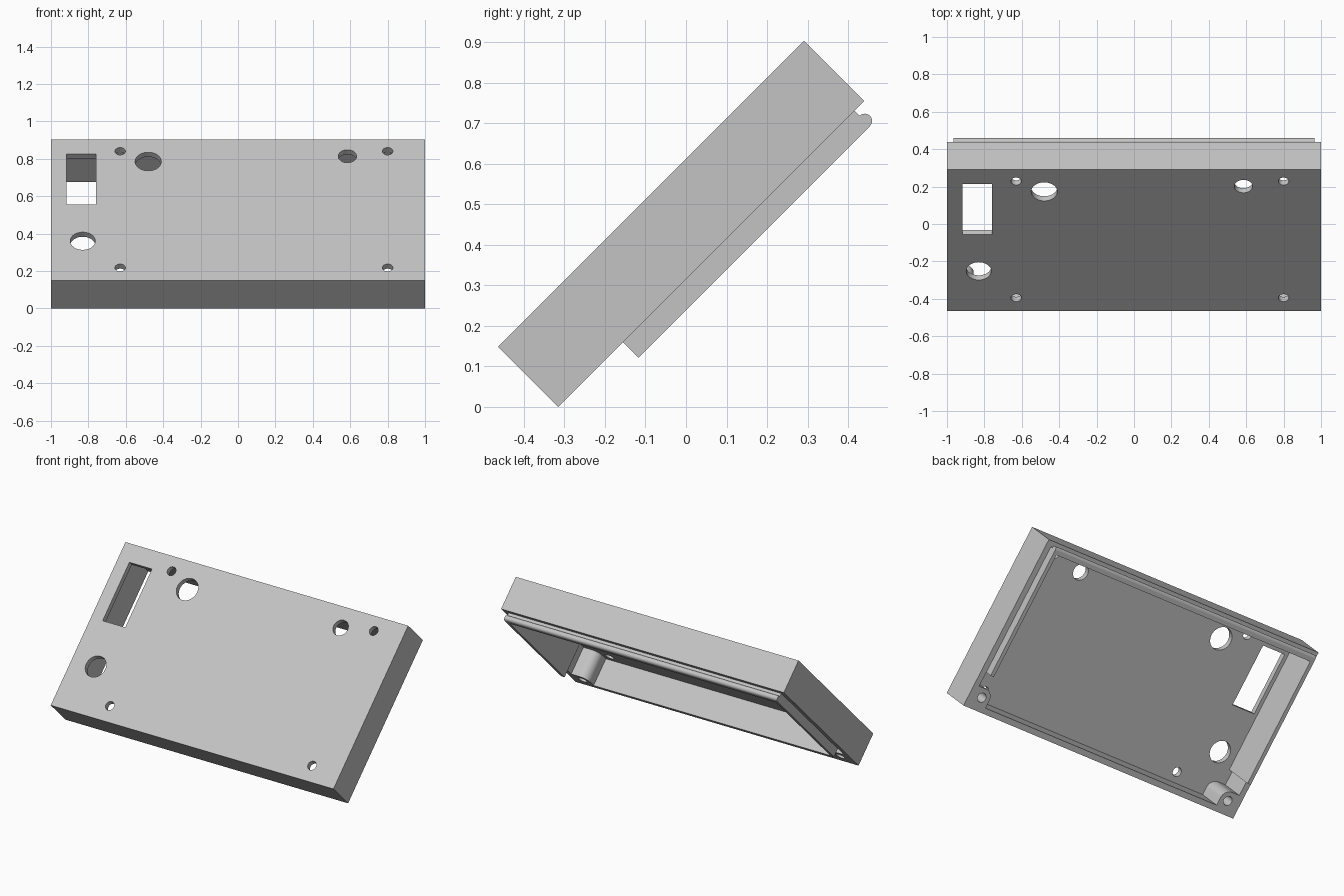
import bpy, bmesh, math
from mathutils import Matrix

if "Cube" in bpy.data.objects:
    bpy.data.objects.remove(bpy.data.objects["Cube"], do_unlink=True)

# Case dimensions in its own flat frame: x across, v up the slope, w outward
LENGTH, DEPTH, WALL = 1.068, 0.21, 0.035
PLATE = DEPTH - WALL
LIP_START, LIP_END, LIP_DROP, LIP = 0.226, 1.034, -0.054, 0.024
TILT = Matrix.Translation((0, -0.3155, 0)) @ Matrix.Rotation(math.radians(45), 4, 'X')

grey = bpy.data.materials.new("light grey plastic")
grey.use_nodes = True
colour = (0.55, 0.55, 0.55, 1)
grey.diffuse_color = colour
grey.node_tree.nodes["Principled BSDF"].inputs["Base Color"].default_value = colour


def prism(bm, outline, w0, w1):
    """Extrude an (x, v) outline between two depths."""
    face = bm.faces.new([bm.verts.new((x, v, w0)) for x, v in outline])
    new = bmesh.ops.extrude_face_region(bm, geom=[face])["geom"]
    top = [g for g in new if isinstance(g, bmesh.types.BMVert)]
    bmesh.ops.translate(bm, verts=top, vec=(0, 0, w1 - w0))


def rect(x0, x1, v0, v1):
    return [(x0, v0), (x1, v0), (x1, v1), (x0, v1)]


def arc(x, v, r, start=0, sweep=360, n=40):
    count = n if sweep == 360 else n + 1
    angles = [math.radians(start + sweep * i / n) for i in range(count)]
    return [(x + r * math.cos(a), v + r * math.sin(a)) for a in angles]


def part(name, shapes):
    """Make one tilted object from (outline, w0, w1) prisms."""
    bm = bmesh.new()
    for shape in shapes:
        prism(bm, *shape)
    return finish(name, bm)


def finish(name, bm):
    bm.transform(TILT)
    bmesh.ops.recalc_face_normals(bm, faces=bm.faces[:])
    mesh = bpy.data.meshes.new(name)
    bm.to_mesh(mesh)
    bm.free()
    mesh.materials.append(grey)
    obj = bpy.data.objects.new(name, mesh)
    bpy.context.collection.objects.link(obj)
    return obj


def activate(obj):
    bpy.ops.object.select_all(action='DESELECT')
    obj.select_set(True)
    bpy.context.view_layer.objects.active = obj


def cut(obj, shapes):
    cutter = part("cutter", shapes)
    cutter.hide_render = True
    mod = obj.modifiers.new("cut", 'BOOLEAN')
    mod.operation, mod.solver, mod.object = 'DIFFERENCE', 'EXACT', cutter
    activate(obj)
    bpy.ops.object.modifier_apply(modifier=mod.name)
    bpy.data.objects.remove(cutter, do_unlink=True)


def smooth(obj):
    activate(obj)
    bpy.ops.object.shade_smooth_by_angle(angle=math.radians(30))


# Open-backed shell with control, screw and display openings
shell = part("case_shell", [(rect(-1, 1, 0, LENGTH), 0, DEPTH)])
cut(shell, [(rect(WALL - 1, 1 - WALL, WALL, LIP_END), -0.1, PLATE)])
round_holes = [(-0.48, 0.901, 0.07), (0.585, 0.941, 0.049), (-0.83, 0.30, 0.067)]
round_holes += [(x, v, 0.028) for x in (-0.63, 0.80) for v in (0.098, 0.979)]
openings = [arc(*hole) for hole in round_holes] + [rect(-0.918, -0.758, 0.576, 0.958)]
cut(shell, [(outline, PLATE - 0.05, DEPTH + 0.05) for outline in openings])
smooth(shell)

# U-shaped locating lip lining the sides and upper end
outer, inner = 1 - WALL, 1 - WALL - LIP
half = [(outer, LIP_END), (outer, LIP_START), (inner, LIP_START), (inner, LIP_END - LIP)]
part("locating_lip", [(half + [(-x, v) for x, v in reversed(half)], LIP_DROP, PLATE)])

# Rounded snap bead along the upper lip
bm = bmesh.new()
bmesh.ops.create_cone(bm, cap_ends=True, segments=24, radius1=0.018, radius2=0.018,
                      depth=2 * outer,
                      matrix=Matrix.Translation((0, LIP_END, LIP_DROP + 0.018))
                      @ Matrix.Rotation(math.radians(90), 4, 'Y'))
smooth(finish("snap_bead", bm))

# Corner screw bosses with blind holes
for side, name in ((1, "left"), (-1, "right")):
    cx, cv, r = 0.912, 0.082, 0.055
    outline = arc(cx, cv, r, 90, 90, 16)
    outline += [(cx - r, WALL), (outer, WALL), (outer, cv + r)]
    boss = part(name + "_screw_boss", [([(side * x, v) for x, v in outline], 0, PLATE)])
    cut(boss, [(arc(side * cx, cv, 0.028, n=24), -0.05, 0.14)])
    smooth(boss)
